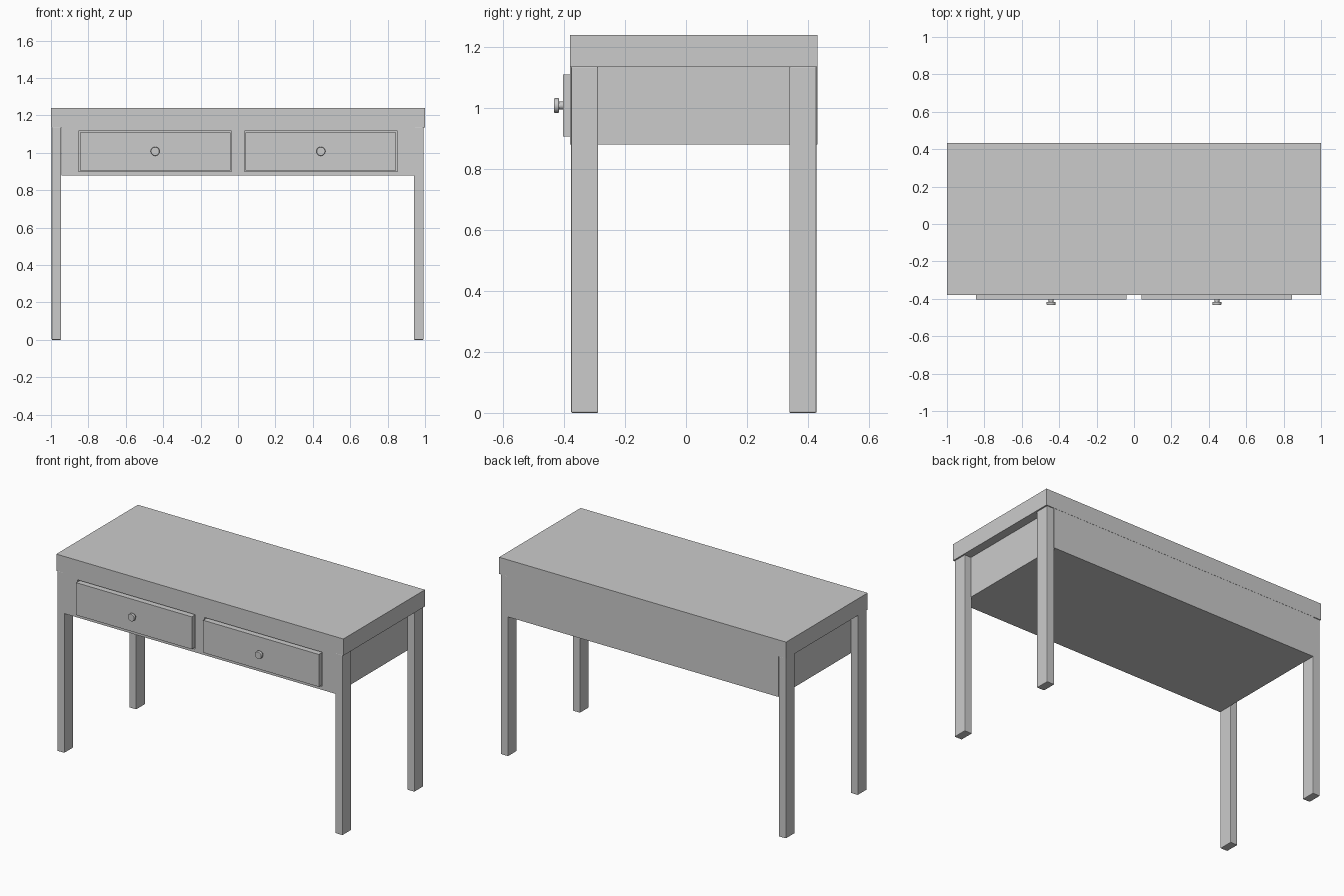
import bpy, bmesh
from math import pi
from mathutils import Matrix

if "Cube" in bpy.data.objects:
    bpy.data.objects.remove(bpy.data.objects["Cube"])


def finish(name, bm):
    mesh = bpy.data.meshes.new(name)
    bm.to_mesh(mesh)
    bm.free()
    obj = bpy.data.objects.new(name, mesh)
    bpy.context.collection.objects.link(obj)
    return obj


def box(name, x, y, z, bevel=0):
    bm = bmesh.new()
    bmesh.ops.create_cube(bm, size=1)
    for v in bm.verts:
        for i, (lo, hi) in enumerate((x, y, z)):
            v.co[i] = lo if v.co[i] < 0 else hi
    obj = finish(name, bm)
    if bevel:
        mod = obj.modifiers.new("bevel", 'BEVEL')
        mod.width = bevel
        mod.segments = 2
    return obj


def knob(name, x, z):
    # Turned profile: (radius, y) from the drawer face outwards
    profile = [(0, -0.395), (0.013, -0.395), (0.013, -0.416), (0.022, -0.416),
               (0.024, -0.419), (0.024, -0.430), (0.022, -0.433), (0, -0.433)]
    bm = bmesh.new()
    verts = [bm.verts.new((r, y, 0)) for r, y in profile]
    edges = [bm.edges.new(pair) for pair in zip(verts, verts[1:])]
    bmesh.ops.spin(bm, geom=verts + edges, cent=(0, 0, 0), axis=(0, 1, 0),
                   angle=2 * pi, steps=32)
    bmesh.ops.remove_doubles(bm, verts=bm.verts, dist=1e-5)
    bmesh.ops.recalc_face_normals(bm, faces=bm.faces)
    bmesh.ops.transform(bm, matrix=Matrix.Translation((x, 0, z)), verts=bm.verts)
    obj = finish(name, bm)
    bpy.context.view_layer.objects.active = obj
    obj.select_set(True)
    bpy.ops.object.shade_smooth_by_angle()
    obj.select_set(False)


# Thick slab top and the case beneath it
box("tabletop", (-1, 1), (-0.38, 0.432), (1.135, 1.24))
case = box("drawer_case", (-0.945, 0.945), (-0.38, 0.431), (0.88, 1.135))

# Legs stand outside the ends of the case
for side, x in (("left", (-0.996, -0.946)), ("right", (0.94, 0.992))):
    for end, y in (("front", (-0.377, -0.288)), ("back", (0.339, 0.428))):
        box(f"{end}_{side}_leg", x, y, (0, 1.136), bevel=0.004)

# Drawers set in shallow openings, each with a round knob
for side, s in (("left", -1), ("right", 1)):
    opening = box(f"{side}_opening_cutter", sorted((s * 0.034, s * 0.853)),
                  (-0.5, -0.36), (0.90, 1.117))
    opening.hide_render = True
    opening.hide_set(True)
    cut = case.modifiers.new("opening", 'BOOLEAN')
    cut.object = opening
    cut.solver = 'EXACT'
    box(f"{side}_drawer", sorted((s * 0.04, s * 0.845)), (-0.403, -0.36), (0.906, 1.11))
    knob(f"{side}_knob", s * 0.443, 1.008)
